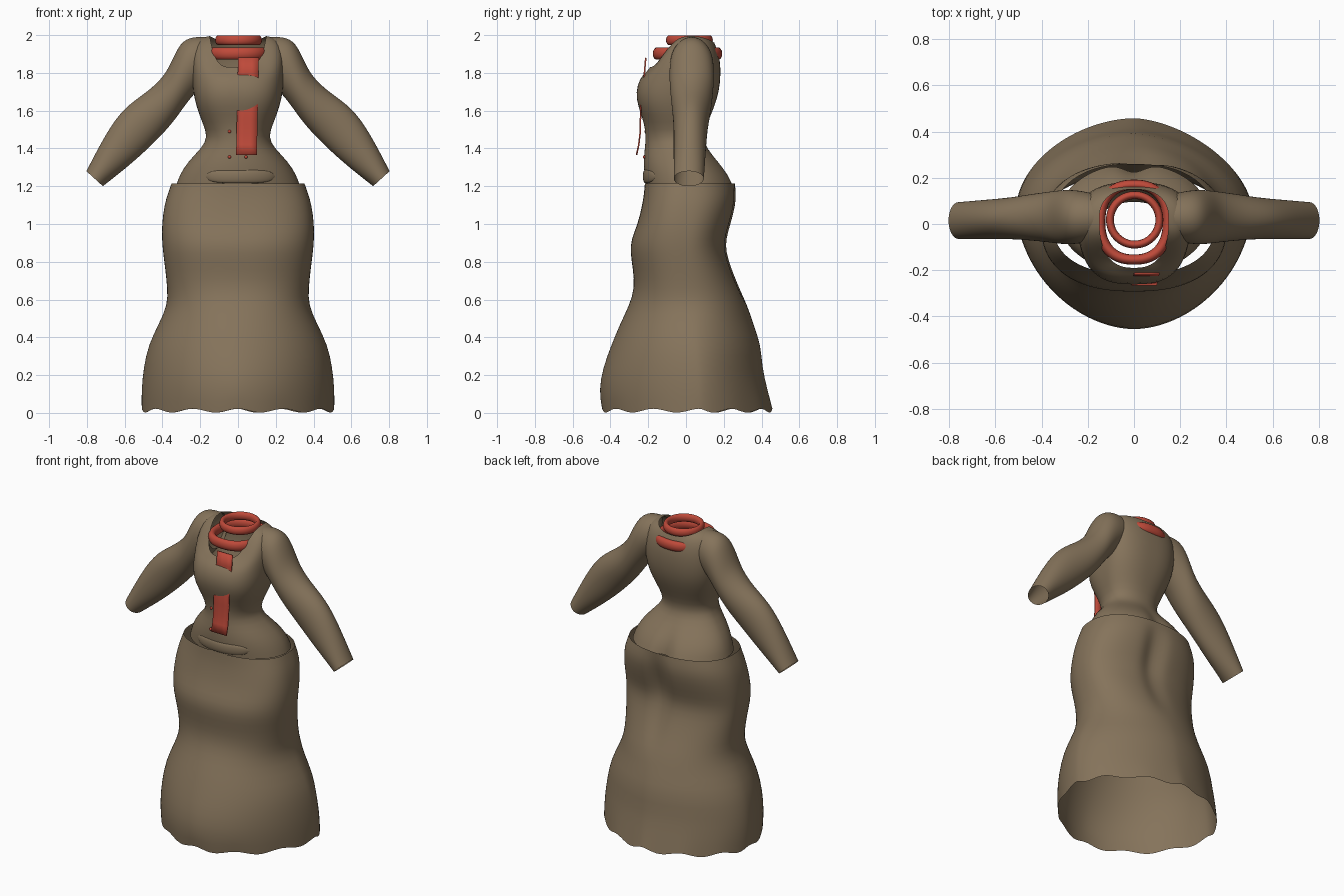
import bpy, bmesh, math


def material(name, rgb):
    m = bpy.data.materials.new(name)
    m.diffuse_color = (*rgb, 1)
    return m


BROWN = material("brown cloth", (0.235, 0.172, 0.104))
RED = material("red ribbon", (0.52, 0.068, 0.042))


def loft(name, rings, mat, closed=True, subdiv=1):
    """Skin a list of point rings into a smooth open shell."""
    bm = bmesh.new()
    rows = [[bm.verts.new(p) for p in r] for r in rings]
    n = len(rows[0])
    for a, b in zip(rows, rows[1:]):
        for i in range(n if closed else n - 1):
            j = (i + 1) % n
            bm.faces.new((a[i], a[j], b[j], b[i]))
    bmesh.ops.remove_doubles(bm, verts=bm.verts, dist=1e-5)
    bmesh.ops.recalc_face_normals(bm, faces=bm.faces)
    me = bpy.data.meshes.new(name)
    bm.to_mesh(me)
    bm.free()
    me.materials.append(mat)
    for p in me.polygons:
        p.use_smooth = True
    ob = bpy.data.objects.new(name, me)
    bpy.context.collection.objects.link(ob)
    if subdiv:
        s = ob.modifiers.new("smooth", 'SUBSURF')
        s.levels = s.render_levels = subdiv
    return ob


def body_ring(zs, zf, zb, hx, yf, yb, cy, pf=2.0, pb=2.0, cleft=0.0, cleft_x=0.0,
              hem=0.0, pinch=0.0, n=72):
    """Rounded section with separate front, back and side heights, depths and squareness."""
    pts = []
    for i in range(n):
        a = 2 * math.pi * i / n
        c, s = math.cos(a), math.sin(a)
        back = s > 0
        e = 2 / ((pb - (pinch if c > 0 else 0)) if back else pf)
        x = hx * math.copysign(abs(c) ** e, c)
        y = cy + abs(s) ** e * ((yb if back else yf) - cy)
        if back:
            y -= cleft * math.exp(-((x - cleft_x) / 0.06) ** 2)
        w = c * c if back else c ** 4
        z = (zb if back else zf) * (1 - w) + zs * w
        z += hem * (1 + math.cos(12 * a))
        pts.append((x, y, z))
    return pts


# Skirt: z, half width, front, back, widest depth, front and back squareness, rear fold
skirt_rows = [
    (0.00, .510, -.445, .458, .07, 1.85, 1.82, 0), (0.12, .512, -.462, .432, .07, 1.85, 1.82, 0),
    (0.24, .500, -.440, .403, .06, 1.88, 1.85, 0), (0.36, .475, -.395, .397, .05, 1.95, 1.9, 0),
    (0.47, .420, -.350, .357, .04, 2.0, 1.95, 0), (0.57, .373, -.300, .325, .03, 2.15, 2.1, 0),
    (0.66, .374, -.272, .285, .02, 2.3, 2.15, .01), (0.76, .385, -.280, .245, .01, 2.35, 2.2, .02),
    (0.85, .397, -.296, .215, .00, 2.4, 2.2, .02), (0.92, .403, -.290, .215, .00, 2.45, 2.2, .03),
    (1.00, .403, -.255, .240, .00, 2.6, 2.3, .04), (1.10, .390, -.232, .266, .01, 2.6, 2.35, .03),
    (1.16, .372, -.222, .268, .01, 2.5, 2.35, .015), (1.215, .352, -.218, .260, .01, 2.4, 2.3, 0)]
loft("skirt", [body_ring(z, z, z, hx, f, b, cy, pf, pb, cl, .04, .012 if z == 0 else 0,
                         .17 if z < .5 else 0)
               for z, hx, f, b, cy, pf, pb, cl in skirt_rows], BROWN)

# Bodice: side z, front z, back z, half width, front, back, centre, squareness x2, rear cleft
bodice_rows = [
    (1.20, 1.20, 1.20, .328, -.212, .262, .03, 2.0, 2.0, .04),
    (1.26, 1.26, 1.26, .310, -.220, .235, .03, 2.0, 2.0, .025),
    (1.33, 1.33, 1.33, .265, -.225, .178, .01, 2.0, 2.0, .01),
    (1.40, 1.40, 1.40, .195, -.218, .110, -.02, 2.0, 2.0, 0),
    (1.46, 1.46, 1.46, .157, -.212, .087, -.03, 2.1, 2.1, 0),
    (1.54, 1.54, 1.54, .190, -.222, .116, -.03, 2.3, 2.2, 0),
    (1.62, 1.62, 1.62, .220, -.254, .150, -.02, 2.7, 2.4, 0),
    (1.70, 1.70, 1.70, .238, -.267, .175, 0, 2.7, 2.5, 0),
    (1.79, 1.77, 1.79, .245, -.245, .184, .02, 2.6, 2.5, 0),
    (1.90, 1.80, 1.87, .248, -.215, .180, .02, 2.5, 2.4, 0),
    (1.97, 1.815, 1.92, .220, -.202, .166, .02, 2.5, 2.4, 0),
    (1.99, 1.825, 1.945, .180, -.194, .156, .02, 2.5, 2.4, 0),
    (1.995, 1.83, 1.96, .150, -.190, .150, .02, 2.5, 2.4, 0)]
loft("bodice", [body_ring(*r) for r in bodice_rows], BROWN)

# Sleeves: upper edge x z, lower edge x z, centre y, depth radius
sleeve_rows = [
    (.165, 1.990, .170, 1.760, .03, .100), (.240, 1.993, .195, 1.730, .03, .112),
    (.305, 1.965, .220, 1.700, .03, .118), (.353, 1.858, .268, 1.645, .03, .118),
    (.390, 1.785, .310, 1.585, .03, .112), (.475, 1.702, .362, 1.515, .03, .104),
    (.600, 1.622, .455, 1.418, .025, .090), (.695, 1.490, .570, 1.313, .02, .086),
    (.803, 1.280, .715, 1.200, .015, .080)]
for side, label in ((1, "left"), (-1, "right")):
    rings = []
    for x1, z1, x0, z0, y, d in sleeve_rows:
        ring = []
        for k in range(28):
            u = 2 * math.pi * k / 28
            t = (1 + math.cos(u)) / 2
            ring.append((side * (x0 + (x1 - x0) * t), y + d * math.sin(u), z0 + (z1 - z0) * t))
        rings.append(ring)
    loft(label + "_sleeve", rings, BROWN, subdiv=2)


def collar(name, loc, rx, ry, tube, height, power=2.0):
    """Tall-section ring around the neck."""
    rings = []
    for i in range(65):
        a = 2 * math.pi * i / 64
        c, s = math.cos(a), math.sin(a)
        cx = math.copysign(abs(c) ** (2 / power), c)
        sy = math.copysign(abs(s) ** (2 / power), s)
        ring = []
        for k in range(14):
            u = 2 * math.pi * k / 14
            w = tube * math.cos(u)
            ring.append((loc[0] + (rx + w) * cx, loc[1] + (ry + w) * sy,
                         loc[2] + height * math.sin(u)))
        rings.append(ring)
    loft(name, rings, RED, subdiv=0)


# Collar rings
collar("upper_collar_ring", (.003, .018, 1.973), .107, .107, .017, .026)
collar("lower_collar_ring", (0, .008, 1.902), .146, .162, .022, .033, 2.35)

# Hanging ribbon that slips behind the chest
ribbon_path = [(-.213, 1.88), (-.220, 1.80), (-.222, 1.71), (-.240, 1.62),
               (-.241, 1.55), (-.243, 1.48), (-.250, 1.42), (-.262, 1.365)]
ribbon = loft("ribbon", [[(x + .02 * (z - 1.37), y, z) for x in (-.010, .028, .063, .100)]
                         for y, z in ribbon_path], RED, closed=False, subdiv=0)
thick = ribbon.modifiers.new("thickness", 'SOLIDIFY')
thick.thickness = .008
thick.offset = 0

# Small buttons
for i, (x, y, z) in enumerate([(-.045, -.211, 1.49), (-.045, -.220, 1.355), (.042, -.220, 1.355)]):
    bpy.ops.mesh.primitive_uv_sphere_add(segments=20, ring_count=10, radius=.009, location=(x, y, z))
    bpy.context.object.name = "button_%d" % i
    bpy.context.object.data.materials.append(RED)
    bpy.ops.object.shade_smooth()

# Soft fold that follows the belly
rings = []
for i in range(25):
    t = -1 + 2 * i / 24
    x = .012 + .185 * t
    taper = max(.02, (1 - t ** 4) ** .5)
    y = .03 - .25 * math.sqrt(1 - (x / .315) ** 2)
    rings.append([(x, y + .004 + .013 * taper * math.cos(u), 1.252 + .036 * taper * math.sin(u))
                  for u in (2 * math.pi * k / 16 for k in range(16))])
loft("belly_fold", rings, BROWN)
